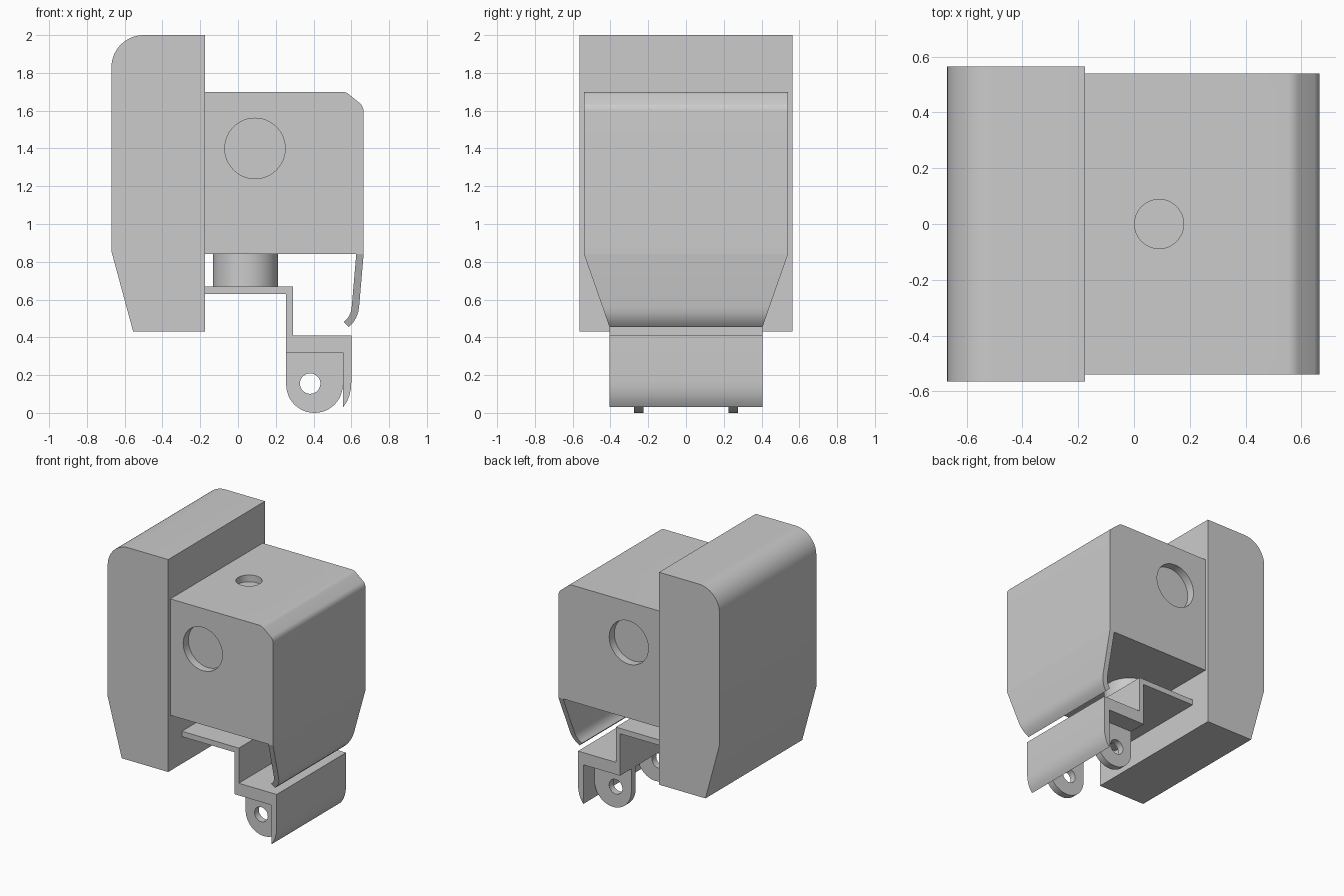
import bpy, bmesh, math
from mathutils import Matrix

if "Cube" in bpy.data.objects:
    bpy.data.objects.remove(bpy.data.objects["Cube"])


def arc(cx, cz, r, a0, a1, n=10):
    return [(cx + r * math.cos(math.radians(a0 + (a1 - a0) * i / n)),
             cz + r * math.sin(math.radians(a0 + (a1 - a0) * i / n))) for i in range(n + 1)]


def smooth(ob):
    bpy.ops.object.select_all(action='DESELECT')
    bpy.context.view_layer.objects.active = ob
    ob.select_set(True)
    bpy.ops.object.shade_smooth_by_angle(angle=math.radians(35))


def finish(name, bm):
    bmesh.ops.recalc_face_normals(bm, faces=bm.faces)
    me = bpy.data.meshes.new(name)
    bm.to_mesh(me)
    bm.free()
    ob = bpy.data.objects.new(name, me)
    bpy.context.collection.objects.link(ob)
    return ob


def prism(name, pts, half, y=0.0):
    """Extrude an xz profile along y; half is a width or a function of z."""
    w = half if callable(half) else (lambda z: half)
    bm = bmesh.new()
    a = [bm.verts.new((x, y - w(z), z)) for x, z in pts]
    b = [bm.verts.new((x, y + w(z), z)) for x, z in pts]
    bm.faces.new(a)
    bm.faces.new(b[::-1])
    for i in range(len(pts)):
        j = (i + 1) % len(pts)
        bm.faces.new((a[i], b[i], b[j], a[j]))
    return finish(name, bm)


def cylinder(name, loc, r, depth, axis='Z'):
    bm = bmesh.new()
    m = Matrix.Translation(loc)
    if axis == 'Y':
        m = m @ Matrix.Rotation(math.pi / 2, 4, 'X')
    bmesh.ops.create_cone(bm, cap_ends=True, segments=48, radius1=r, radius2=r,
                          depth=depth, matrix=m)
    return finish(name, bm)


def cut(ob, cutter):
    mod = ob.modifiers.new("cut", 'BOOLEAN')
    mod.operation, mod.solver, mod.object = 'DIFFERENCE', 'EXACT', cutter
    bpy.context.view_layer.objects.active = ob
    bpy.ops.object.modifier_apply(modifier=mod.name)
    bpy.data.objects.remove(cutter)


# Tall rear housing with rounded top corner and tapered foot
housing = prism("rear_housing", [(-0.175, 0.43), (-0.175, 2.0)]
                + arc(-0.50, 1.83, 0.17, 90, 180, 14)
                + [(-0.67, 0.855), (-0.555, 0.43)], 0.565)
smooth(housing)

# Main block with softened chamfer and blind holes in both sides and the top
block = prism("main_block", [(-0.175, 0.84), (0.665, 0.84)]
              + arc(0.605, 1.595, 0.06, 0, 45, 5)
              + arc(0.55, 1.64, 0.06, 45, 90, 5)
              + [(-0.175, 1.70)], 0.54)
for s in (-1, 1):
    cut(block, cylinder("side_hole_cutter", (0.09, s * 0.54, 1.40), 0.16, 0.12, 'Y'))
cut(block, cylinder("top_hole_cutter", (0.09, 0, 1.70), 0.088, 0.10))
smooth(block)

# Thin tapering flap with curled lower lip
flap = prism("front_flap", [(0.665, 0.84), (0.641, 0.56), (0.636, 0.53), (0.625, 0.503),
                            (0.609, 0.477), (0.587, 0.455), (0.56, 0.482), (0.578, 0.498),
                            (0.591, 0.518), (0.599, 0.54), (0.602, 0.56), (0.626, 0.84)],
             lambda z: 0.405 + (z - 0.455) * 0.135 / 0.385)
smooth(flap)

# Round neck between block and bracket
smooth(cylinder("neck", (0.04, 0, 0.755), 0.172, 0.17))

# Stepped bracket with curved lip
bracket = prism("stepped_bracket", [(-0.175, 0.67), (0.29, 0.67), (0.29, 0.41), (0.60, 0.41),
                                    (0.60, 0.165), (0.597, 0.125), (0.589, 0.09),
                                    (0.576, 0.058), (0.557, 0.03), (0.555, 0.32),
                                    (0.255, 0.32), (0.255, 0.63), (-0.175, 0.63)], 0.405)
smooth(bracket)

# Pair of hinge ears with pin holes
for side, s in (("front", -1), ("back", 1)):
    ear = prism(side + "_hinge_ear", [(0.555, 0.32), (0.255, 0.32)]
                + arc(0.405, 0.15, 0.15, 180, 360, 24), 0.025, s * 0.25)
    cut(ear, cylinder("pin_hole_cutter", (0.382, s * 0.25, 0.155), 0.054, 0.2, 'Y'))
    smooth(ear)
